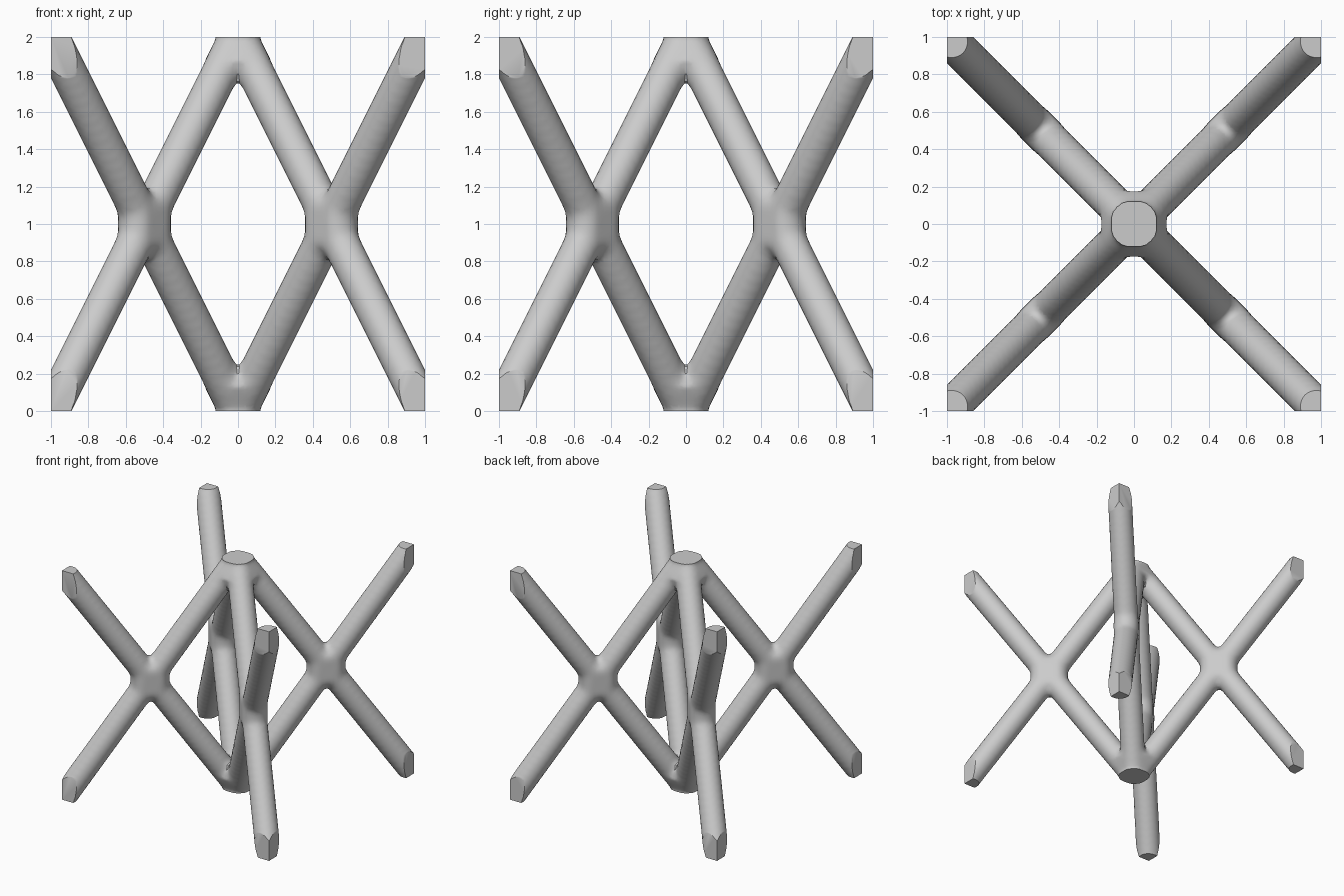
import bpy, bmesh, math
from mathutils import Vector, Matrix

if "Cube" in bpy.data.objects:
    bpy.data.objects.remove(bpy.data.objects["Cube"])

R = 0.102     # strut radius
SIDES = 20
bm = bmesh.new()


def ring(centre, axis):
    """Points of a circle of the strut radius, square to axis."""
    rot = Vector(axis).to_track_quat('Z', 'Y')
    return [Vector(centre) + rot @ Vector((R * math.cos(a), R * math.sin(a), 0))
            for a in (2 * math.pi * i / SIDES for i in range(SIDES))]


def hull(points):
    """Closed convex solid around the points."""
    part = bmesh.new()
    for p in points:
        part.verts.new(p)
    res = bmesh.ops.convex_hull(part, input=part.verts[:])
    loose = [v for v in part.verts if not v.link_faces]
    bmesh.ops.delete(part, geom=loose, context='VERTS')
    bmesh.ops.recalc_face_normals(part, faces=part.faces[:])
    mesh = bpy.data.meshes.new("part")
    part.to_mesh(mesh)
    part.free()
    bm.from_mesh(mesh)
    bpy.data.meshes.remove(mesh)


diagonals = [(sx, sy) for sx in (-1, 1) for sy in (-1, 1)]

# Eight diagonal struts, overshooting the cell so they can be trimmed flat
for sx, sy in diagonals:
    for z0, dz in ((0, 2), (2, -2)):
        d = Vector((sx, sy, dz))
        start = Vector((0, 0, z0))
        hull(ring(start - 0.15 * d, d) + ring(start + 1.15 * d, d))

# Thickened joints where struts cross halfway up
for sx, sy in diagonals:
    c = Vector((sx * 0.5, sy * 0.5, 1))
    pts = []
    for u in (-1, 1):
        for w in (-2, 2):
            d = Vector((sx * u, sy * u, w))
            pts += ring(c + 0.052 * d, d)
    hull(pts)

# Flared joints at the top and bottom centre
for z0, dz in ((0, 2), (2, -2)):
    pts = []
    for sx, sy in diagonals:
        d = Vector((sx, sy, dz))
        c = Vector((0, 0, z0))
        pts += ring(c, d) + ring(c + 0.085 * d, d)
    hull(pts)

mesh = bpy.data.meshes.new("lattice_cell")
bm.to_mesh(mesh)
bm.free()
lattice = bpy.data.objects.new("lattice_cell", mesh)
bpy.context.collection.objects.link(lattice)

# Trimming box
bpy.ops.mesh.primitive_cube_add(size=2, location=(0, 0, 1))
box = bpy.context.object
box.name = "trim_box"
box.hide_render = True
box.hide_set(True)

# Fuse the parts, soften the joints, trim to the cell
m = lattice.modifiers.new("fuse", 'REMESH')
m.mode = 'VOXEL'
m.voxel_size = 0.025
m = lattice.modifiers.new("soften", 'SMOOTH')
m.factor = 0.5
m.iterations = 5
m = lattice.modifiers.new("trim", 'BOOLEAN')
m.operation = 'INTERSECT'
m.solver = 'EXACT'
m.object = box

bpy.context.view_layer.update()
deps = bpy.context.evaluated_depsgraph_get()
final = bpy.data.meshes.new_from_object(lattice.evaluated_get(deps))
lattice.modifiers.clear()
lattice.data = final
bpy.data.objects.remove(box)

bpy.ops.object.select_all(action='DESELECT')
lattice.select_set(True)
bpy.context.view_layer.objects.active = lattice
bpy.ops.object.shade_smooth_by_angle(angle=math.radians(35))
